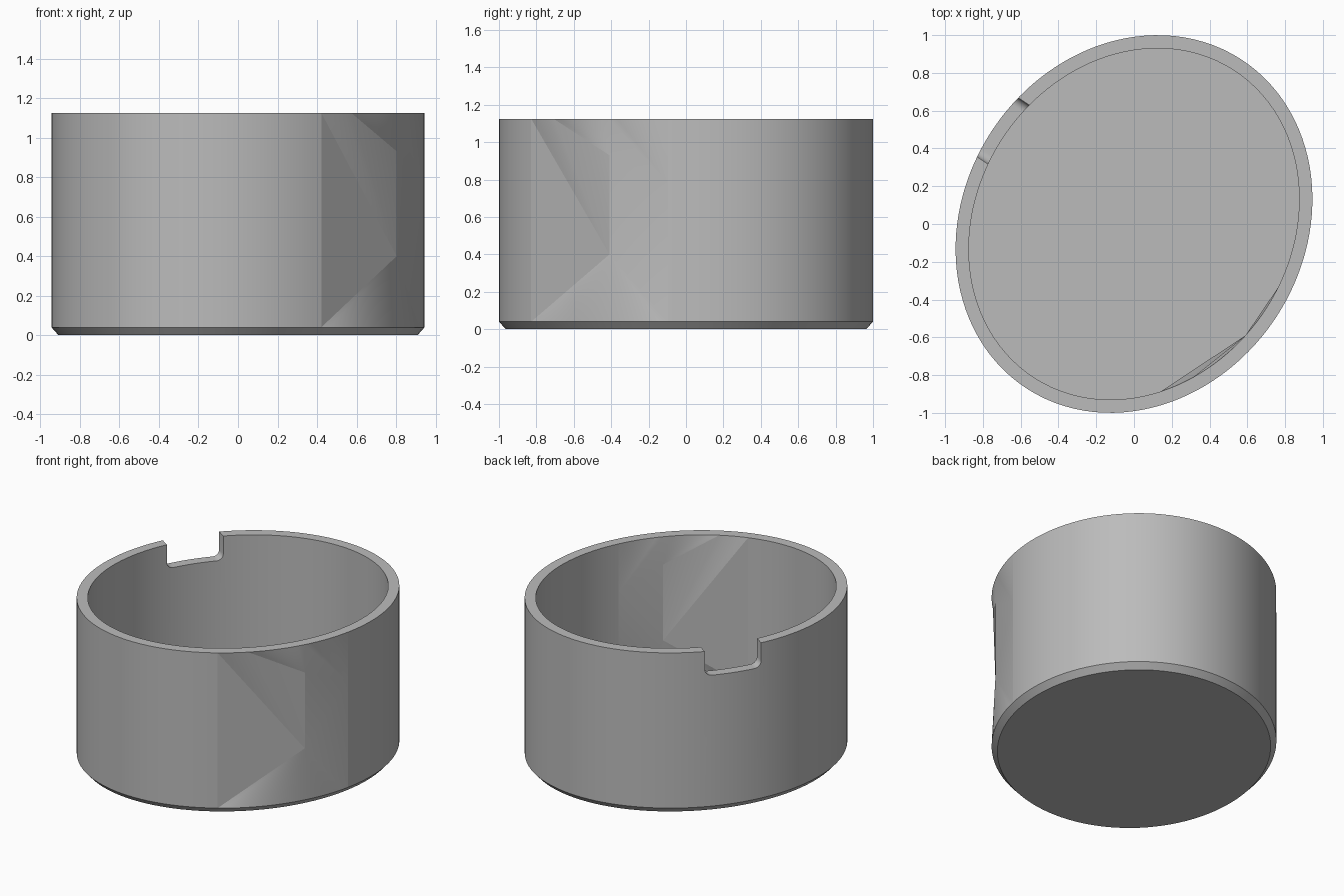
import bpy, bmesh, math
from mathutils import Matrix, Vector

cube = bpy.data.objects.get("Cube")
if cube:
    bpy.data.objects.remove(cube)

A, B, TILT = 1.04, 0.90, math.radians(56.6)   # half axes and turn of the oval
WALL, HEIGHT, CHAMFER, FLOOR = 0.07, 1.125, 0.04, 0.08
N = 120

grey = bpy.data.materials.new("plain grey")
grey.use_nodes = True
colour = (0.5, 0.5, 0.5, 1)
grey.diffuse_color = colour
grey.node_tree.nodes["Principled BSDF"].inputs["Base Color"].default_value = colour


def oval(i, inset, z):
    """Point on the oval at step i, moved in by inset."""
    ang = math.tau * i / N
    c, s = math.cos(ang - TILT), math.sin(ang - TILT)
    r = 1 / math.hypot(c / (A - inset), s / (B - inset))
    return Vector((r * math.cos(ang), r * math.sin(ang), z))


bm = bmesh.new()


def ring(inset, z):
    return [bm.verts.new(oval(i, inset, z)) for i in range(N)]


def bridge(lower, upper, steps=range(N)):
    for i in steps:
        j = (i + 1) % N
        bm.faces.new((lower[i % N], lower[j], upper[j], upper[i % N]))


def fan(rim, first, last, apex):
    for i in range(first, last):
        bm.faces.new((rim[i % N], rim[(i + 1) % N], apex))


def dented_wall(lower, upper, inset, start):
    """Upright wall with a patch of flat facets beginning at step start."""
    split, mid, end = start + 4, start + 12, start + 19
    bridge(lower, upper, range(end, start + N))
    low = bm.verts.new(oval(mid, inset, 0.40))
    high = bm.verts.new(oval(mid, inset, 0.93))
    side = bm.verts.new(oval(end, inset, 0.78))
    fan(lower, start, end, low)
    fan(upper, start, split, low)
    fan(upper, split, mid, high)
    fan(upper, mid, end, side)
    for tri in ((lower[start % N], low, upper[start % N]),
                (upper[split % N], low, high),
                (upper[mid % N], high, side),
                (low, side, high)):
        bm.faces.new(tri)
    # Straight seam beside the facets
    bm.faces.new((lower[end % N], side, low))
    bm.faces.new((lower[end % N], upper[end % N], side))


# Cup body: base, chamfer, outer wall, rim, inner wall, floor
base = ring(CHAMFER * 0.9, 0)
foot = ring(0, CHAMFER)
outer_rim = ring(0, HEIGHT)
inner_rim = ring(WALL, HEIGHT)
floor = ring(WALL, FLOOR)
bm.faces.new(base)
bridge(base, foot)
dented_wall(foot, outer_rim, 0, -21)
bridge(outer_rim, inner_rim)
dented_wall(floor, inner_rim, WALL, -27)
bm.faces.new(floor)
bmesh.ops.recalc_face_normals(bm, faces=bm.faces)
mesh = bpy.data.meshes.new("cup")
bm.to_mesh(mesh)
bm.free()
cup = bpy.data.objects.new("cup", mesh)
mesh.materials.append(grey)
bpy.context.collection.objects.link(cup)

# Notch cutter: box with rounded lower edges, across the wall
DEPTH = 0.17
bm = bmesh.new()
bmesh.ops.create_cube(bm, size=1, matrix=Matrix.Diagonal((0.5, 0.38, 2 * DEPTH, 1)))
edges = [e for e in bm.edges
         if all(v.co.z < 0 for v in e.verts)
         and abs(e.verts[0].co.y - e.verts[1].co.y) < 0.01]
bmesh.ops.bevel(bm, geom=edges, offset=0.045, segments=8, profile=0.5, affect='EDGES')
turn = Matrix.Rotation(TILT + math.pi / 2, 4, 'Z')
bm.transform(turn @ Matrix.Translation((B - WALL / 2, -0.03, HEIGHT)))
cut_mesh = bpy.data.meshes.new("notch_cutter")
bm.to_mesh(cut_mesh)
bm.free()
cut_mesh.materials.append(grey)
cutter = bpy.data.objects.new("notch_cutter", cut_mesh)
bpy.context.collection.objects.link(cutter)
cutter.hide_render = True

notch = cup.modifiers.new("notch", 'BOOLEAN')
notch.operation = 'DIFFERENCE'
notch.solver = 'EXACT'
notch.object = cutter
bpy.ops.object.select_all(action='DESELECT')
cup.select_set(True)
bpy.context.view_layer.objects.active = cup
bpy.ops.object.modifier_apply(modifier="notch")
bpy.data.objects.remove(cutter)
bpy.ops.object.shade_smooth_by_angle(angle=math.radians(14))
